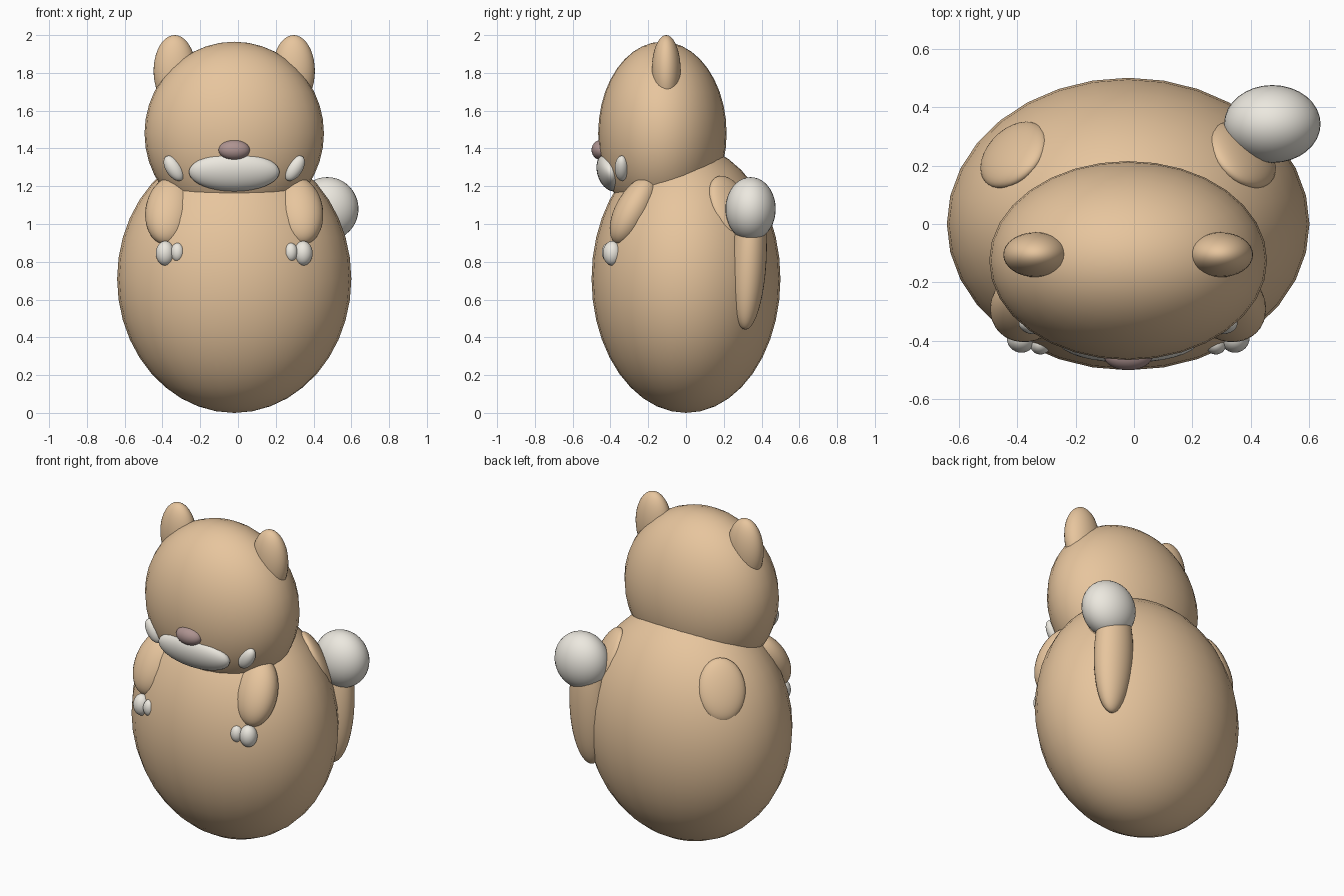
import bpy
from math import radians

if "Cube" in bpy.data.objects:
    bpy.data.objects.remove(bpy.data.objects["Cube"])

CX = -0.02  # symmetry plane of the animal (the tail shifts the bounding box)


def material(name, rgb):
    m = bpy.data.materials.new(name)
    m.diffuse_color = (*rgb, 1)
    m.use_nodes = True
    m.node_tree.nodes["Principled BSDF"].inputs["Base Color"].default_value = m.diffuse_color
    return m


FUR = material("tan_fur", (0.80, 0.56, 0.34))
CREAM = material("cream_fur", (0.84, 0.81, 0.74))
DARK = material("nose_brown", (0.42, 0.29, 0.28))


def blob(name, loc, radii, mat, rot=(0, 0, 0)):
    """Smooth ellipsoid, rotation in degrees."""
    bpy.ops.mesh.primitive_uv_sphere_add(segments=32, ring_count=20, radius=1, location=loc,
                                         rotation=[radians(a) for a in rot])
    ob = bpy.context.object
    ob.name = name
    ob.scale = radii
    ob.data.materials.append(mat)
    bpy.ops.object.shade_smooth()
    return ob


def pair(name, loc, radii, mat, rot=(0, 0, 0)):
    """Two mirrored ellipsoids; loc x is measured from the symmetry plane."""
    for side, s in (("right", 1), ("left", -1)):
        blob(f"{name}_{side}", (CX + s * loc[0], loc[1], loc[2]), radii, mat,
             (rot[0], s * rot[1], s * rot[2]))


# Body and head
blob("body", (CX, 0, 0.71), (0.62, 0.50, 0.71), FUR)
blob("head", (CX, -0.125, 1.48), (0.475, 0.34, 0.485), FUR)

# Face
pair("ear", (0.315, -0.105, 1.81), (0.112, 0.077, 0.19), FUR)
blob("muzzle", (CX, -0.40, 1.275), (0.24, 0.07, 0.105), CREAM, (18, 0, 0))
blob("nose", (CX, -0.45, 1.392), (0.083, 0.05, 0.053), DARK)
pair("cheek", (0.32, -0.34, 1.295), (0.042, 0.037, 0.075), CREAM, (0, 33, 0))

# Front arms with paw tips, and low bumps on the back
pair("arm", (0.34, -0.275, 1.07), (0.13, 0.10, 0.20), FUR, (-28, -10, 0))
pair("outer_paw_tip", (0.365, -0.39, 0.845), (0.05, 0.05, 0.065), CREAM)
pair("inner_paw_tip", (0.30, -0.41, 0.85), (0.036, 0.036, 0.05), CREAM)
pair("back_bump", (0.39, 0.235, 1.09), (0.135, 0.055, 0.18), FUR, (25, 0, -45))

# Tail with a pale tip
blob("tail", (0.43, 0.333, 0.81), (0.12, 0.093, 0.37), FUR, (-3, 0, 0))
blob("tail_tip", (0.473, 0.342, 1.08), (0.165, 0.133, 0.168), CREAM)
